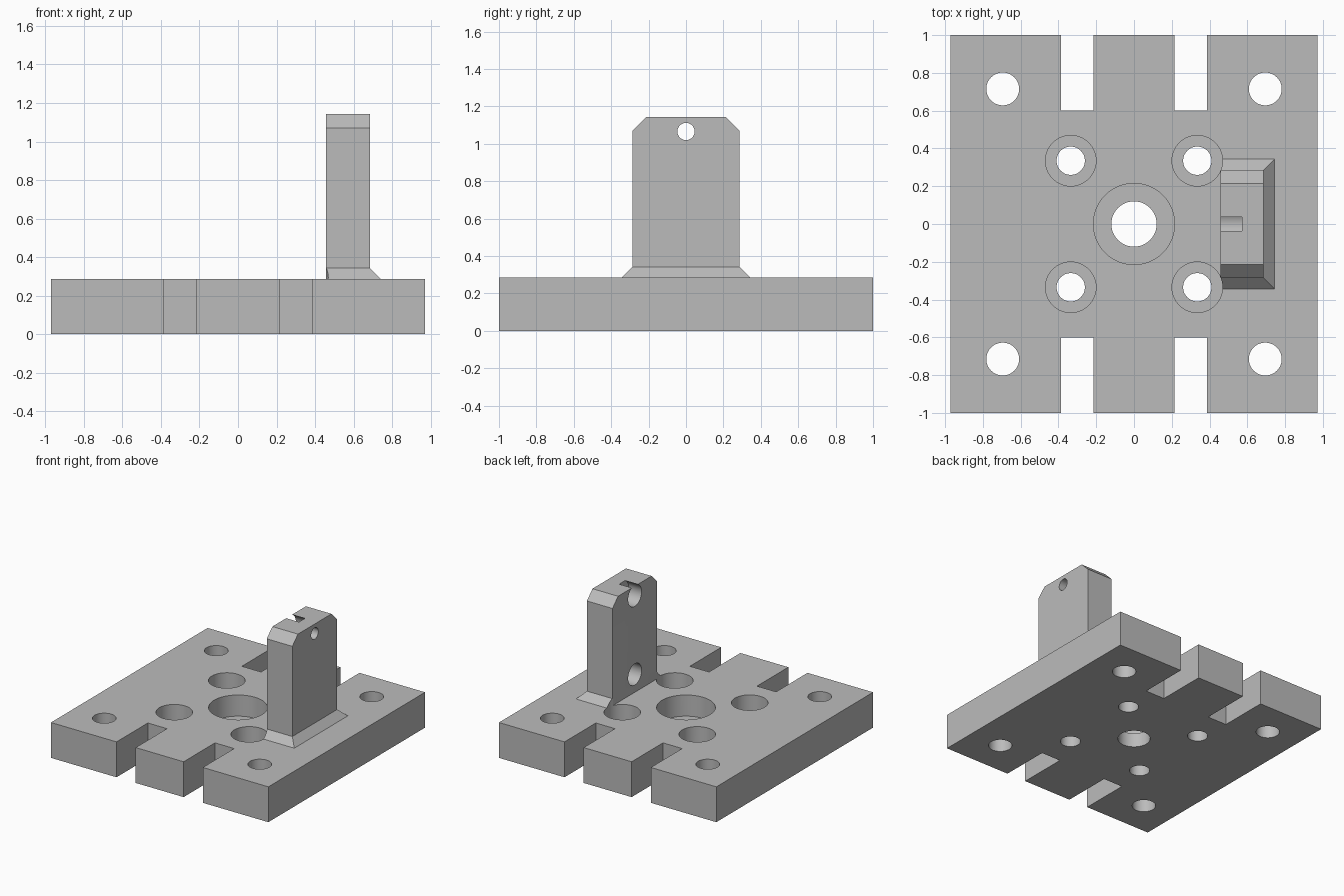
import bpy, bmesh, math
from mathutils import Matrix

if "Cube" in bpy.data.objects:
    bpy.data.objects.remove(bpy.data.objects["Cube"])

MM = 2 / 70          # model is laid out in millimetres, 70 mm long
THICK = 10 * MM      # plate thickness

grey = bpy.data.materials.new("machined grey")
grey.diffuse_color = (0.5, 0.5, 0.5, 1)
grey.use_nodes = True
grey.node_tree.nodes["Principled BSDF"].inputs["Base Color"].default_value = grey.diffuse_color


def make_object(name, bm):
    bmesh.ops.recalc_face_normals(bm, faces=bm.faces)
    mesh = bpy.data.meshes.new(name)
    bm.to_mesh(mesh)
    bm.free()
    obj = bpy.data.objects.new(name, mesh)
    bpy.context.collection.objects.link(obj)
    mesh.materials.append(grey)
    return obj


def loft(name, rings):
    """Stack of rectangles (x0, x1, half y, z) joined into a closed solid."""
    bm = bmesh.new()
    loops = [[bm.verts.new(p) for p in ((x0, -y, z), (x1, -y, z), (x1, y, z), (x0, y, z))]
             for x0, x1, y, z in rings]
    for a, b in zip(loops, loops[1:]):
        for i in range(4):
            j = (i + 1) % 4
            bm.faces.new((a[i], a[j], b[j], b[i]))
    bm.faces.new(loops[0][::-1])
    bm.faces.new(loops[-1])
    return make_object(name, bm)


def box(x0, x1, y0, y1, z0, z1):
    obj = loft("cutter", [(x0, x1, (y1 - y0) / 2, z0), (x0, x1, (y1 - y0) / 2, z1)])
    obj.data.transform(Matrix.Translation((0, (y0 + y1) / 2, 0)))
    return obj


def drill(axis, centre, radius, start, end):
    """Cylinder along x or z; centre gives the two other coordinates."""
    bm = bmesh.new()
    bmesh.ops.create_cone(bm, cap_ends=True, segments=48, radius1=radius,
                          radius2=radius, depth=end - start)
    mid = (start + end) / 2
    if axis == "X":
        m = Matrix.Translation((mid, *centre)) @ Matrix.Rotation(math.pi / 2, 4, "Y")
    else:
        m = Matrix.Translation((*centre, mid))
    bm.transform(m)
    return make_object("cutter", bm)


def cut(obj, cutter):
    mod = obj.modifiers.new("cut", "BOOLEAN")
    mod.operation, mod.solver, mod.object = "DIFFERENCE", "EXACT", cutter
    graph = bpy.context.evaluated_depsgraph_get()
    obj.data = bpy.data.meshes.new_from_object(obj.evaluated_get(graph))
    obj.modifiers.clear()
    bpy.data.objects.remove(cutter)


# Base plate and upright post with its flared foot and chamfered top
HX = 34 * MM
plate = loft("base_plate", [(-HX, HX, 1, 0), (-HX, HX, 1, THICK)])
X0, X1 = 16 * MM, 24 * MM
post = loft("upright_post", [
    (X0, X1 + 2 * MM, 12 * MM, THICK),
    (X0, X1, 10 * MM, 12 * MM),
    (X0, X1, 10 * MM, 37.5 * MM),
    (X0, X1, 7.5 * MM, 40 * MM)])

# Centre bore with counterbore
cut(plate, drill("Z", (0, 0), 0.12, -0.1, 0.4))
cut(plate, drill("Z", (0, 0), 0.215, THICK - 0.171, 0.4))

for sx in (-1, 1):
    for sy in (-1, 1):
        # Edge slots
        xs = sorted((sx * 7.5 * MM, sx * 13.5 * MM))
        ys = sorted((sy * 0.6, sy * 1.1))
        cut(plate, box(*xs, *ys, -0.1, 0.4))
        # Counterbored bolt holes round the centre
        p = (sx * 0.335, sy * 0.335)
        cut(plate, drill("Z", p, 0.075, -0.1, 0.4))
        cut(plate, drill("Z", p, 0.134, THICK - 0.15, 0.4))
        if sx > 0:
            cut(post, drill("Z", p, 0.134, 0.2, 0.345))
        # Plain corner holes
        cut(plate, drill("Z", (sx * 0.695, sy * 0.715), 0.087, -0.1, 0.4))

# Long cross holes, counterbored from both sides
for sy in (-1, 1):
    p = (sy * 30 * MM, 5 * MM)
    cut(plate, drill("X", p, 0.058, -1.1, 1.1))
    for x0, x1 in ((-1.1, -0.62), (0.62, 1.1)):
        cut(plate, drill("X", p, 0.115, x0, x1))

# Post screw holes, counterbored from the inner face
for z in (0.43, 1.066):
    cut(post, drill("X", (0, z), 0.046, 0.3, 0.9))
    cut(post, drill("X", (0, z), 0.086, 0.3, X0 + 4 * MM))

# Smooth bores, sharp edges
for obj in (plate, post):
    bpy.ops.object.select_all(action="DESELECT")
    obj.select_set(True)
    bpy.context.view_layer.objects.active = obj
    bpy.ops.object.shade_smooth_by_angle(angle=math.radians(30))
